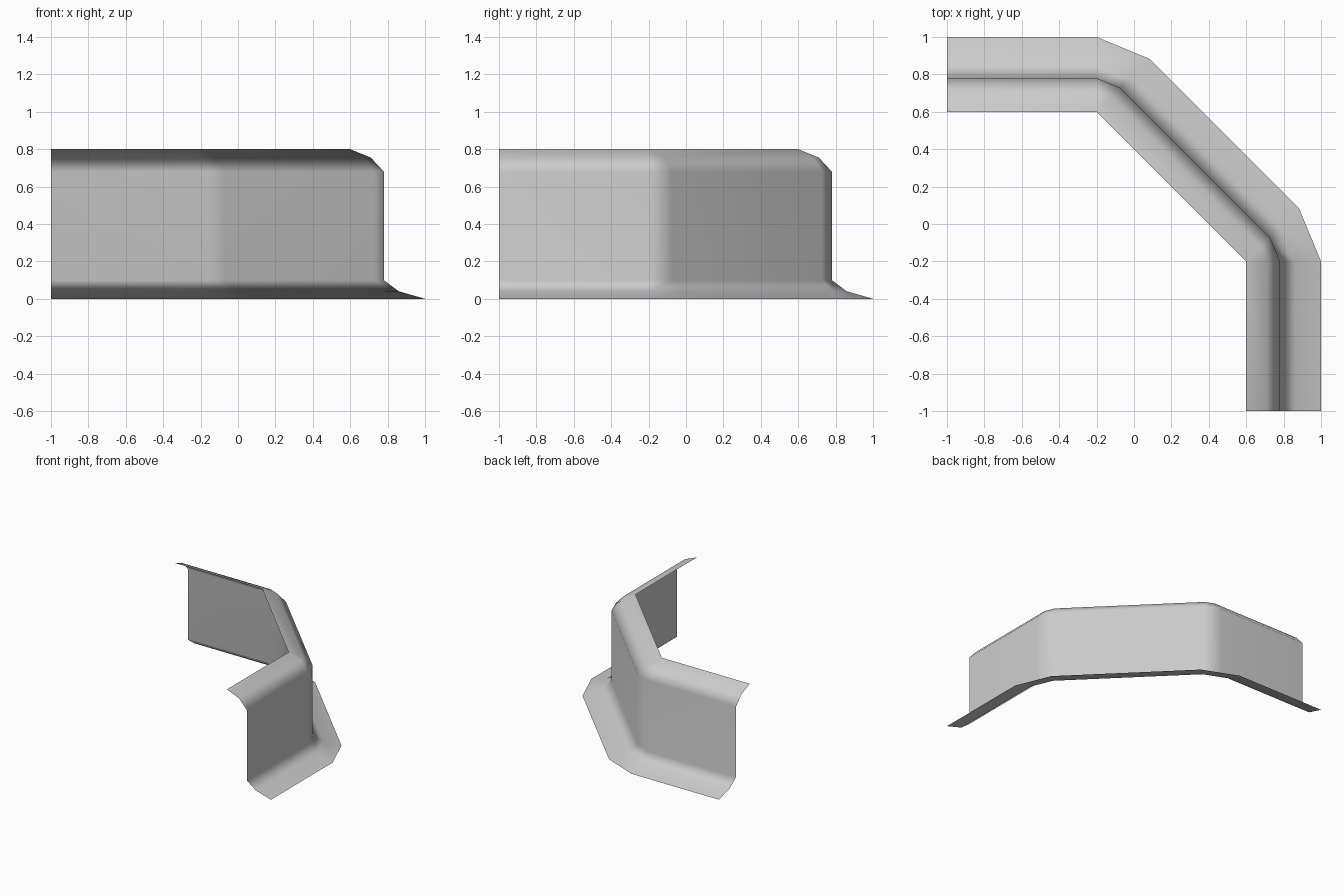
import bpy, bmesh, math
from mathutils import Vector

if "Cube" in bpy.data.objects:
    bpy.data.objects.remove(bpy.data.objects["Cube"])

# Painted sheet colour
grey = bpy.data.materials.new("light_grey")
grey.diffuse_color = (0.6, 0.6, 0.6, 1)
grey.use_nodes = True
grey.node_tree.nodes["Principled BSDF"].inputs["Base Color"].default_value = grey.diffuse_color

# Cross-section: distance outward from the inner rim, height
profile = [(0, 0.8), (0.11, 0.755), (0.18, 0.68), (0.18, 0.10), (0.26, 0.04), (0.4, 0)]

# Stations along the inner rim: x, y, outward direction in degrees
stations = [(-1, 0.6, 90), (-0.2, 0.6, 90), (-0.2, 0.6, 45),
            (0.6, -0.2, 45), (0.6, -0.2, 0), (0.6, -1, 0)]

# Sweep the cross-section around the corner
bm = bmesh.new()
rows = []
for x, y, angle in stations:
    a = math.radians(angle)
    rows.append([bm.verts.new(Vector((x + d * math.cos(a), y + d * math.sin(a), z)))
                 for d, z in profile])
for r, s in zip(rows, rows[1:]):
    for i in range(len(profile) - 1):
        bm.faces.new((r[i], r[i + 1], s[i + 1], s[i]))

# Close the rim pivots into clean triangles
bmesh.ops.remove_doubles(bm, verts=bm.verts, dist=0.0001)
bm.normal_update()
if sum(f.normal.x + f.normal.y for f in bm.faces) < 0:
    bmesh.ops.reverse_faces(bm, faces=bm.faces)
for f in bm.faces:
    f.smooth = True

mesh = bpy.data.meshes.new("curved_corner_wall")
bm.to_mesh(mesh)
bm.free()
mesh.materials.append(grey)
wall = bpy.data.objects.new("curved_corner_wall", mesh)
bpy.context.collection.objects.link(wall)

# Keep the large panels flat while the bends shade smoothly
wall.modifiers.new("panel_shading", 'WEIGHTED_NORMAL')
